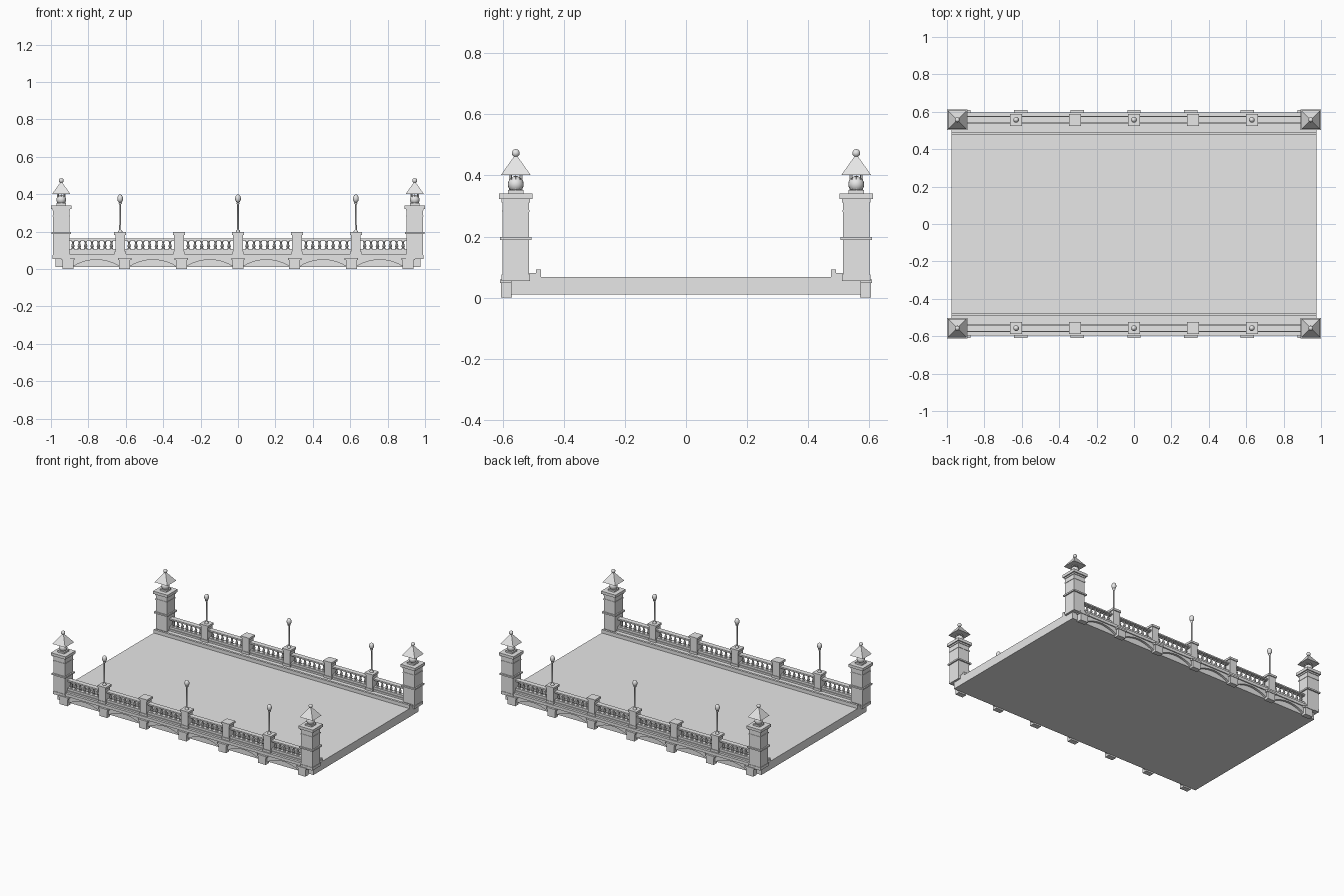
import bpy, bmesh, math
from mathutils import Matrix, Vector

if "Cube" in bpy.data.objects:
    bpy.data.objects.remove(bpy.data.objects["Cube"], do_unlink=True)

stone = bpy.data.materials.new("pale_grey_stone")
stone.use_nodes = True
stone.diffuse_color = (0.8, 0.8, 0.8, 1)
stone.node_tree.nodes["Principled BSDF"].inputs["Base Color"].default_value = stone.diffuse_color

SIDE_Y = -0.557                                   # centre line of the front parapet
PILLAR_X = 0.945
POSTS = [i * 0.315 for i in range(-2, 3)]
LAMPS = POSTS[::2]
BRACKETS = [i * 0.303 for i in range(-3, 4)]


def box(bm, x, y, z):
    """Box from (min, max) pairs."""
    size = [b - a for a, b in (x, y, z)]
    mid = [(a + b) / 2 for a, b in (x, y, z)]
    bmesh.ops.create_cube(bm, size=1, matrix=Matrix.Translation(mid) @ Matrix.Diagonal((*size, 1)))


def block(bm, x, half, z0, z1):
    box(bm, (x - half, x + half), (SIDE_Y - half, SIDE_Y + half), (z0, z1))


def lathe(bm, x, profile, sides):
    """Closed turned solid from (radius, height) pairs, bottom to top."""
    rings = []
    for r, z in profile:
        rings.append([bm.verts.new((x + r * math.cos(a), SIDE_Y + r * math.sin(a), z))
                      for a in (math.tau * k / sides for k in range(sides))])
    for low, high in zip(rings, rings[1:]):
        for k in range(sides):
            n = (k + 1) % sides
            bm.faces.new((low[k], low[n], high[n], high[k]))
    bm.faces.new(rings[0][::-1])
    bm.faces.new(rings[-1])


def ball(bm, x, z, r, stretch=1.0, segments=16):
    m = Matrix.Translation((x, SIDE_Y, z)) @ Matrix.Diagonal((1, 1, stretch, 1))
    bmesh.ops.create_uvsphere(bm, u_segments=segments, v_segments=10, radius=r, matrix=m)


def prism(bm, points, offset):
    """Extrude a flat outline along an offset."""
    face = bm.faces.new([bm.verts.new(p) for p in points])
    new = bmesh.ops.extrude_face_region(bm, geom=[face])["geom"]
    bmesh.ops.translate(bm, verts=[v for v in new if isinstance(v, bmesh.types.BMVert)],
                        vec=Vector(offset))


def finish(name, bm, mirror=(False, True), smooth=False):
    bmesh.ops.recalc_face_normals(bm, faces=bm.faces)
    mesh = bpy.data.meshes.new(name)
    bm.to_mesh(mesh)
    bm.free()
    mesh.materials.append(stone)
    obj = bpy.data.objects.new(name, mesh)
    bpy.context.collection.objects.link(obj)
    if any(mirror):
        mod = obj.modifiers.new("mirror", "MIRROR")
        mod.use_axis = (*mirror, False)
        mod.use_mirror_merge = False
    if smooth:
        bpy.ops.object.select_all(action="DESELECT")
        obj.select_set(True)
        bpy.context.view_layer.objects.active = obj
        bpy.ops.object.shade_smooth_by_angle(angle=math.radians(40))
    return obj


# Road deck
bm = bmesh.new()
box(bm, (-0.977, 0.977), (-0.573, 0.573), (0.01, 0.068))
finish("deck", bm, mirror=(False, False))

# Kerb and outer ledge, one stepped section along each side
bm = bmesh.new()
section = [(-0.475, 0.06), (-0.475, 0.092), (-0.49, 0.092), (-0.49, 0.08),
           (-0.595, 0.08), (-0.595, 0.06)]
prism(bm, [(-0.977, y, z) for y, z in section], (1.954, 0, 0))
finish("kerb_and_ledge", bm)

# Shallow arches between the brackets
bm = bmesh.new()
for left, right in zip(BRACKETS, BRACKETS[1:]):
    a, b = left + 0.028, right - 0.028
    steps = 12
    curve = [(a + (b - a) * k / steps, 0.014 + 0.036 * math.sin(math.pi * k / steps) ** 0.8)
             for k in range(steps + 1)]
    outline = curve + [(b, 0.062), (a, 0.062)]
    prism(bm, [(x, -0.588, z) for x, z in outline], (0, 0.018, 0))
finish("arch_fascia", bm)

# Brackets under the ledge
bm = bmesh.new()
for x in BRACKETS:
    box(bm, (x - 0.029, x + 0.029), (-0.605, -0.57), (0, 0.05))
    box(bm, (x - 0.036, x + 0.036), (-0.609, -0.57), (0.048, 0.06))
finish("brackets", bm)

# Balustrade plinth and handrail
bm = bmesh.new()
for half, z0, z1 in ((0.021, 0.079, 0.092), (0.015, 0.092, 0.107),
                     (0.012, 0.15, 0.154), (0.017, 0.154, 0.163)):
    box(bm, (-PILLAR_X, PILLAR_X), (SIDE_Y - half, SIDE_Y + half), (z0, z1))
finish("rails", bm)

# Turned balusters in each bay
bm = bmesh.new()
turned = [(0.009, 0.106), (0.009, 0.111), (0.005, 0.113), (0.0095, 0.122),
          (0.005, 0.136), (0.005, 0.143), (0.008, 0.146), (0.008, 0.151)]
stops = [-PILLAR_X + 0.015] + POSTS + [PILLAR_X - 0.015]
for left, right in zip(stops, stops[1:]):
    a, b = left + 0.03, right - 0.03
    for k in range(7):
        lathe(bm, a + (b - a) * (k + 0.5) / 7, turned, 8)
finish("balusters", bm, smooth=True)

# Parapet posts with caps
bm = bmesh.new()
for x in POSTS:
    block(bm, x, 0.03, 0.079, 0.095)
    block(bm, x, 0.026, 0.095, 0.185)
    block(bm, x, 0.032, 0.183, 0.197)
finish("parapet_posts", bm)

# Lamps on every second post
bm = bmesh.new()
for x in LAMPS:
    lathe(bm, x, [(0.012, 0.196), (0.012, 0.202), (0.005, 0.21), (0.0045, 0.345),
                  (0.009, 0.352), (0.009, 0.357)], 10)
finish("lamp_poles", bm, smooth=True)
bm = bmesh.new()
for x in LAMPS:
    ball(bm, x, 0.377, 0.0155, 1.4, 12)
finish("lamp_globes", bm, smooth=True)

# Corner pillars
bm = bmesh.new()
for half, z0, z1 in ((0.043, 0.055, 0.325), (0.046, 0.055, 0.075), (0.052, 0.188, 0.198),
                     (0.0455, 0.28, 0.287), (0.047, 0.312, 0.322), (0.055, 0.322, 0.341),
                     (0.025, 0.34, 0.352)):
    block(bm, PILLAR_X, half, z0, z1)
finish("corner_pillars", bm, mirror=(True, True))

# Ribbed lantern on each pillar
bm = bmesh.new()
ball(bm, PILLAR_X, 0.371, 0.026)
finish("lantern_globes", bm, mirror=(True, True), smooth=True)
bm = bmesh.new()
for k in range(8):
    a = math.tau * k / 8
    m = Matrix.Translation((PILLAR_X, SIDE_Y, 0)) @ Matrix.Rotation(a, 4, "Z")
    start = len(bm.verts)
    box(bm, (0.018, 0.0215), (-0.0015, 0.0015), (0.348, 0.402))
    bm.verts.ensure_lookup_table()
    bmesh.ops.transform(bm, matrix=m, verts=bm.verts[start:])
finish("lantern_ribs", bm, mirror=(True, True))

# Pyramid roof and finial
bm = bmesh.new()
bmesh.ops.create_cone(bm, cap_ends=True, segments=4, radius1=0.049 * math.sqrt(2), radius2=0.003,
                      depth=0.066, matrix=Matrix.Translation((PILLAR_X, SIDE_Y, 0.434))
                      @ Matrix.Rotation(math.pi / 4, 4, "Z"))
finish("lantern_roofs", bm, mirror=(True, True))
bm = bmesh.new()
ball(bm, PILLAR_X, 0.473, 0.013)
finish("roof_finials", bm, mirror=(True, True), smooth=True)
